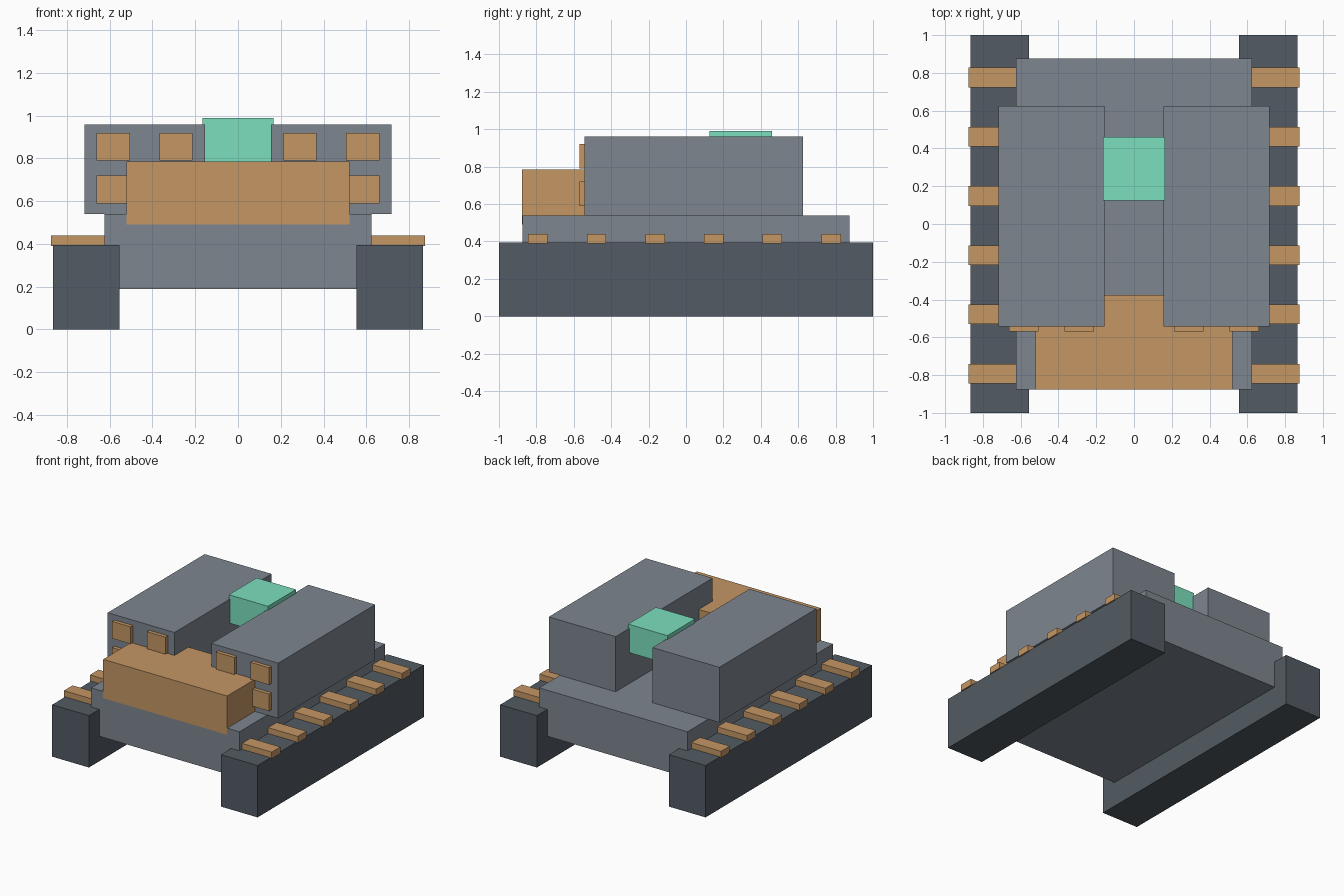
import bpy
import bmesh
from mathutils import Vector

if "Cube" in bpy.data.objects:
    bpy.data.objects.remove(bpy.data.objects["Cube"])


def material(name, rgb):
    m = bpy.data.materials.new(name)
    m.diffuse_color = (*rgb, 1)
    m.use_nodes = True
    m.node_tree.nodes["Principled BSDF"].inputs["Base Color"].default_value = m.diffuse_color
    return m


HULL = material("steel_grey", (0.21, 0.24, 0.28))
TRACK = material("dark_grey", (0.085, 0.105, 0.125))
ORANGE = material("ochre", (0.56, 0.31, 0.13))
GLASS = material("mint", (0.20, 0.74, 0.52))


def box(name, x, y, z, mat):
    """Box from its (min, max) range on each axis."""
    lo, hi = Vector((x[0], y[0], z[0])), Vector((x[1], y[1], z[1]))
    bm = bmesh.new()
    bmesh.ops.create_cube(bm, size=1)
    bmesh.ops.scale(bm, vec=hi - lo, verts=bm.verts)
    mesh = bpy.data.meshes.new(name)
    bm.to_mesh(mesh)
    bm.free()
    mesh.materials.append(mat)
    ob = bpy.data.objects.new(name, mesh)
    ob.location = (lo + hi) / 2
    bpy.context.collection.objects.link(ob)
    return ob


def pair(name, x, y, z, mat):
    """The same box on the right and the left."""
    box(name + "_right", x, y, z, mat)
    box(name + "_left", (-x[1], -x[0]), y, z, mat)


# Hull and tracks
box("hull", (-0.625, 0.625), (-0.875, 0.875), (0.19, 0.54), HULL)
pair("track", (0.555, 0.865), (-1, 1), (0, 0.395), TRACK)

# Cleats along the top of each track
for i in range(6):
    y = -0.792 + i * 0.3135
    pair(f"track_cleat_{i + 1}", (0.545, 0.875), (y - 0.052, y + 0.052), (0.39, 0.44), ORANGE)

# Launcher pods with a two by two set of front hatches
pair("launcher_pod", (0.155, 0.718), (-0.542, 0.625), (0.54, 0.96), HULL)
for row, z in enumerate((0.655, 0.855)):
    for col, x in enumerate((0.29, 0.583)):
        pair(f"pod_hatch_{row + 1}_{col + 1}", (x - 0.078, x + 0.078),
             (-0.57, -0.51), (z - 0.065, z + 0.065), ORANGE)

# Front housing and the sensor block held between the pods
box("front_housing", (-0.522, 0.522), (-0.876, -0.375), (0.49, 0.785), ORANGE)
box("sensor_block", (-0.165, 0.165), (0.125, 0.46), (0.775, 0.99), GLASS)
